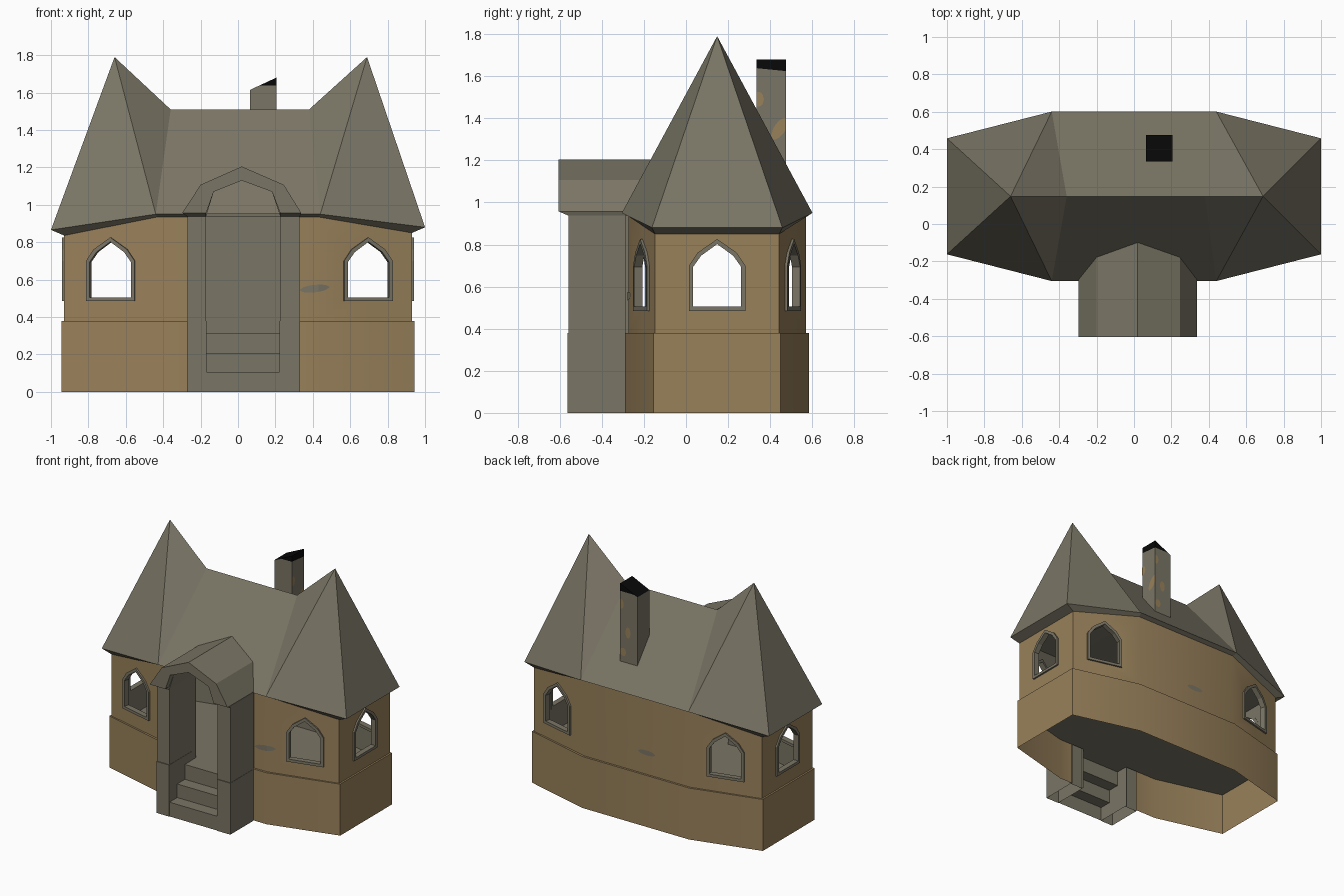
import bpy, bmesh, math
from mathutils import Vector

if "Cube" in bpy.data.objects:
    bpy.data.objects.remove(bpy.data.objects["Cube"])

CY = 0.148                      # middle of the house body in y
DOOR = (-0.17, 0.225)           # door opening in x
PORCH = (-0.262, 0.322)         # gap in the lower base behind the porch
FLOOR = 0.315


def srgb(r, g, b):
    f = lambda c: c / 12.92 if c <= 0.04045 else ((c + 0.055) / 1.055) ** 2.4
    return (f(r / 255), f(g / 255), f(b / 255), 1)


def material(name, rgb):
    m = bpy.data.materials.new(name)
    m.diffuse_color = srgb(*rgb)
    m.use_nodes = True
    m.node_tree.nodes["Principled BSDF"].inputs["Base Color"].default_value = m.diffuse_color
    return m


STONE = material("grey stone", (122, 117, 101))
PLASTER = material("tan plaster", (153, 129, 91))
SOOT = material("black soot", (8, 8, 8))


def build(name, faces, mats, smooth=False, recalc=False):
    """Object from a list of faces, each a list of points."""
    bm = bmesh.new()
    for f in faces:
        bm.faces.new([bm.verts.new(p) for p in f])
    bmesh.ops.remove_doubles(bm, verts=bm.verts, dist=1e-4)
    if recalc:
        bmesh.ops.recalc_face_normals(bm, faces=bm.faces)
    me = bpy.data.meshes.new(name)
    bm.to_mesh(me)
    bm.free()
    for m in mats:
        me.materials.append(m)
    ob = bpy.data.objects.new(name, me)
    bpy.context.collection.objects.link(ob)
    if smooth:
        bpy.ops.object.select_all(action='DESELECT')
        ob.select_set(True)
        bpy.context.view_layer.objects.active = ob
        bpy.ops.object.shade_smooth_by_angle(angle=math.radians(30))
    return ob


def plan(hx, hd, side, xm):
    """Eight-sided house outline, counter-clockwise from front left."""
    pts = [(-xm, -hd), (xm, -hd), (hx, -side), (hx, side),
           (xm, hd), (-xm, hd), (-hx, side), (-hx, -side)]
    return [Vector((x, y + CY)) for x, y in pts]


def ring(pts, z_mid, z_end):
    """Outline lifted to height; sloping rings sit a little higher on the right."""
    tilt = 0 if z_mid == z_end else 0.007
    return [(p.x, p.y, z_mid if i in (0, 1, 4, 5) else z_end + math.copysign(tilt, p.x))
            for i, p in enumerate(pts)]


def strip(r0, r1):
    """Quads between two closed rings."""
    n = len(r0)
    return [[r0[i], r0[(i + 1) % n], r1[(i + 1) % n], r1[i]] for i in range(n)]


def strip_door(r0, r1):
    """Quads between two house rings, leaving the door gap in the front."""
    at = lambda p, x: (x, p[1], p[2])
    gap = [[at(r0[0], a), at(r0[0], b), at(r1[0], d), at(r1[0], c)]
           for a, b, c, d in ((r0[0][0], DOOR[0], r1[0][0], DOOR[0]),
                              (DOOR[1], r0[1][0], DOOR[1], r1[1][0]))]
    return strip(r0, r1)[1:] + gap


# half outlines of a window: outer frame edge and opening, (half width, height)
W_OUT = [(0.134, 0.485), (0.134, 0.70), (0.092, 0.762), (0, 0.826)]
W_IN = [(0.114, 0.505), (0.114, 0.694), (0.076, 0.747), (0, 0.802)]

wall = plan(0.93, 0.422, 0.295, 0.43)
base = plan(0.943, 0.437, 0.302, 0.435)
lining = plan(0.904, 0.396, 0.284, 0.425)
eave = plan(1.0, 0.453, 0.31, 0.44)


def window_centre(i):
    """Centre point of the window on wall i (none on the front and back middle)."""
    if i in (0, 4):
        return None
    a, b = wall[i], wall[(i + 1) % 8]
    return a.lerp(b, {1: 0.53, 3: 0.47}.get(i, 0.5))


def panels(pts, z0, z_mid, z_end, windows, gap=DOOR):
    """Wall faces with pointed window holes and a door gap in the front."""
    top, out = ring(pts, z_mid, z_end), []
    for i in range(8):
        a, b = pts[i], pts[(i + 1) % 8]
        at, bt = Vector(top[i]), Vector(top[(i + 1) % 8])
        a0, b0 = (a.x, a.y, z0), (b.x, b.y, z0)
        if i == 0:
            for x0, x1 in ((a.x, gap[0]), (gap[1], b.x)):
                out.append([(x0, a.y, z0), (x1, a.y, z0), (x1, a.y, at.z), (x0, a.y, at.z)])
            continue
        c = window_centre(i)
        if not windows or c is None:
            out.append([a0, b0, bt, at])
            continue
        t = (b - a).normalized()
        uc = (c - a).dot(t)
        P = lambda u, z: (a.x + t.x * (uc + u), a.y + t.y * (uc + u), z)
        mid = at.lerp(bt, uc / (b - a).length)
        m0, sill = P(0, z0), P(0, W_OUT[0][1])
        out.append([a0, m0, sill] + [P(-u, z) for u, z in W_OUT] + [mid, at])
        out.append([m0, b0, bt, mid] + [P(u, z) for u, z in reversed(W_OUT)] + [sill])
    return out


# walls: lower base, ledge and upper walls
build("wall_base", panels(base, 0, 0.38, 0.38, False, PORCH), [PLASTER], True)
build("base_ledge", strip_door(ring(base, 0.38, 0.38), ring(wall, 0.38, 0.38)), [PLASTER])
build("upper_walls", panels(wall, 0.38, 0.935, 0.845, True), [PLASTER], True)

# grey room inside: lining, ceiling and floor
top = ring(lining, 0.938, 0.848)
ceiling = [[top[i] for i in reversed(ids)] for ids in ((0, 1, 4, 5), (1, 2, 3, 4), (5, 6, 7, 0))]
low = ring(lining, FLOOR, FLOOR)
build("room_lining", [f[::-1] for f in panels(lining, FLOOR, 0.938, 0.848, True)] + [low], [STONE])
build("room_ceiling", ceiling, [STONE])
build("floor_edge", strip(ring(base, FLOOR, FLOOR), low), [STONE])

# window frames
for i in range(8):
    c = window_centre(i)
    if c is None:
        continue
    t = (wall[(i + 1) % 8] - wall[i]).normalized()
    n = Vector((t.y, -t.x))

    def loop(prof, d):
        uz = [(u, z) for u, z in prof] + [(-u, z) for u, z in prof[-2::-1]]
        return [(c.x + t.x * u + n.x * d, c.y + t.y * u + n.y * d, z) for u, z in uz]
    of, inf, ob_, inb = loop(W_OUT, 0.012), loop(W_IN, 0.012), loop(W_OUT, -0.028), loop(W_IN, -0.028)
    build("window_frame", strip(of, inf) + strip(inf, inb) + strip(inb, ob_) + strip(ob_, of),
          [STONE], recalc=True)

# main roof: two pointed ends joined by a ridge, with a sloping soffit
e = ring(eave, 0.95, 0.873)
L, R = (-0.66, CY, 1.79), (0.69, CY, 1.79)
l, r = (-0.36, CY, 1.51), (0.38, CY, 1.51)
roof = [[e[0], e[1], r, l], [e[4], e[5], l, r],
        [e[1], R, r], [e[1], e[2], R], [e[2], e[3], R], [e[3], e[4], R], [e[4], r, R],
        [e[5], L, l], [e[5], e[6], L], [e[6], e[7], L], [e[7], e[0], L], [e[0], l, L]]
build("main_roof", roof + strip_door(ring(wall, 0.935, 0.843), e), [STONE])

# porch: walls with arched opening
arch = [(-0.17, 0.94), (-0.13, 1.07), (0.02, 1.13), (0.182, 1.07), (0.225, 0.94)]
shell = [(-0.27, 0.945), (-0.19, 1.09), (0.02, 1.19), (0.235, 1.09), (0.33, 0.945)]
p_in = [(-0.17, 0)] + arch + [(0.225, 0)]
p_out = [(-0.27, 0)] + shell + [(0.33, 0)]
Y = lambda p, y: (p[0], y, p[1])
f, bk = -0.558, -0.287
faces = []
for k in range(6):
    A, B, C, D = p_in[k], p_in[k + 1], p_out[k + 1], p_out[k]
    faces += [[Y(A, f), Y(B, f), Y(C, f), Y(D, f)],
              [Y(A, f), Y(A, bk), Y(B, bk), Y(B, f)],
              [Y(D, f), Y(C, f), Y(C, bk), Y(D, bk)]]
build("porch_walls", faces, [STONE], recalc=True)
build("door_jambs", [[(x, bk, FLOOR), (x, -0.248, FLOOR), (x, -0.248, 0.938), (x, bk, 0.938)]
                     for x in DOOR], [STONE])

# porch plinths beside the door
for x0, x1 in ((-0.272, -0.168), (0.223, 0.332)):
    q = lambda z: [(x0, -0.564, z), (x1, -0.564, z), (x1, -0.30, z), (x0, -0.30, z)]
    build("porch_plinth", strip(q(0), q(0.38)) + [q(0.38)], [STONE])

# porch roof: five-sided hood running back into the main roof
hood = [(-0.298, 0.957), (-0.20, 1.107), (0.02, 1.205), (0.245, 1.107), (0.338, 0.957)]
under = [(-0.17, 0.957)] + arch[1:4] + [(0.225, 0.957)]
back = lambda z: -0.305 + (z - 0.95) * 0.8125 + 0.008
K = lambda p: Y(p, back(p[1]))
front_y = -0.605
faces = []
for k in range(4):
    A, B, C, D = under[k], under[k + 1], hood[k + 1], hood[k]
    faces += [[Y(A, front_y), Y(B, front_y), Y(C, front_y), Y(D, front_y)],
              [Y(D, front_y), Y(C, front_y), K(C), K(D)],
              [Y(A, front_y), K(A), K(B), Y(B, front_y)]]
# sloping underside at the eaves
for a, h, w in ((under[0], hood[0], -0.27), (under[4], hood[4], 0.33)):
    faces += [[Y(a, front_y), Y(h, front_y), (w, f, 0.937), (a[0], f, 0.937)],
              [Y(h, front_y), K(h), (w, -0.285, 0.937), (w, f, 0.937)]]
build("porch_roof", faces, [STONE], recalc=True)

# steps up into the room
prof = [(-0.56, 0), (-0.56, 0.105), (-0.47, 0.105), (-0.47, 0.205),
        (-0.38, 0.205), (-0.38, FLOOR), (-0.248, FLOOR)]
build("porch_steps", [[(DOOR[0], *p), (DOOR[1], *p), (DOOR[1], *q), (DOOR[0], *q)]
                      for p, q in zip(prof, prof[1:])], [STONE])

# chimney: sloped top, sooty above a slanting line
cx0, cx1, cy0, cy1 = 0.065, 0.205, 0.335, 0.475
q = lambda za, zb: [(cx0, cy0, za), (cx1, cy0, zb), (cx1, cy1, zb), (cx0, cy1, za)]
ch = build("chimney", strip(q(1.05, 1.05), q(1.615, 1.68)) + [q(1.615, 1.68)], [STONE, SOOT])
co, no = Vector((0, 0.405, 1.631)), Vector((0, 0.1, 1))
bm = bmesh.new()
bm.from_mesh(ch.data)
bmesh.ops.bisect_plane(bm, geom=bm.verts[:] + bm.edges[:] + bm.faces[:], plane_co=co, plane_no=no)
for face in bm.faces:
    face.normal_update()
    above = (face.calc_center_median() - co).dot(no) > 0.001
    face.material_index = int(face.normal.z > 0.5 or above)
bm.to_mesh(ch.data)
bm.free()


def patch(name, mat, place, u, z, ru, rz, slope=0):
    """Thin oval of upright slices; place maps (u, z) to a surface point."""
    cols = []
    for k in range(9):
        s = k / 4 - 1
        h = rz * max(math.sqrt(1 - s * s), 0.05)
        m = z + slope * s * ru
        cols.append((place(u + s * ru, m - h), place(u + s * ru, m + h)))
    build(name, [[a[0], b[0], b[1], a[1]] for a, b in zip(cols, cols[1:])], [mat])


# bare plaster patches on the chimney
east = lambda u, z: (cx1 + 0.002, min(max(u, cy0), cy1), z)
north = lambda u, z: (min(max(cx1 + cx0 - u, cx0), cx1), cy1 + 0.002, z)
for u, z, ru, rz, s in ((0.345, 1.49, 0.025, 0.035, 0), (0.445, 1.35, 0.04, 0.04, 0.8)):
    patch("chimney_patch", PLASTER, east, u, z, ru, rz, s)
for u, z, ru, rz in ((0.075, 1.53, 0.02, 0.035), (0.13, 1.33, 0.022, 0.04), (0.09, 1.18, 0.025, 0.03)):
    patch("chimney_patch", PLASTER, north, u, z, ru, rz)

# bare stone patches on the walls, following the bend of the front
front = lambda u, z: (u, CY - 0.425 + max(0, u - 0.43) * 0.254, z)
rear = lambda u, z: (-u, CY + 0.425, z)
patch("wall_patch", STONE, front, 0.41, 0.552, 0.08, 0.02, 0.1)
patch("wall_patch", STONE, rear, 0.08, 0.54, 0.07, 0.018)
